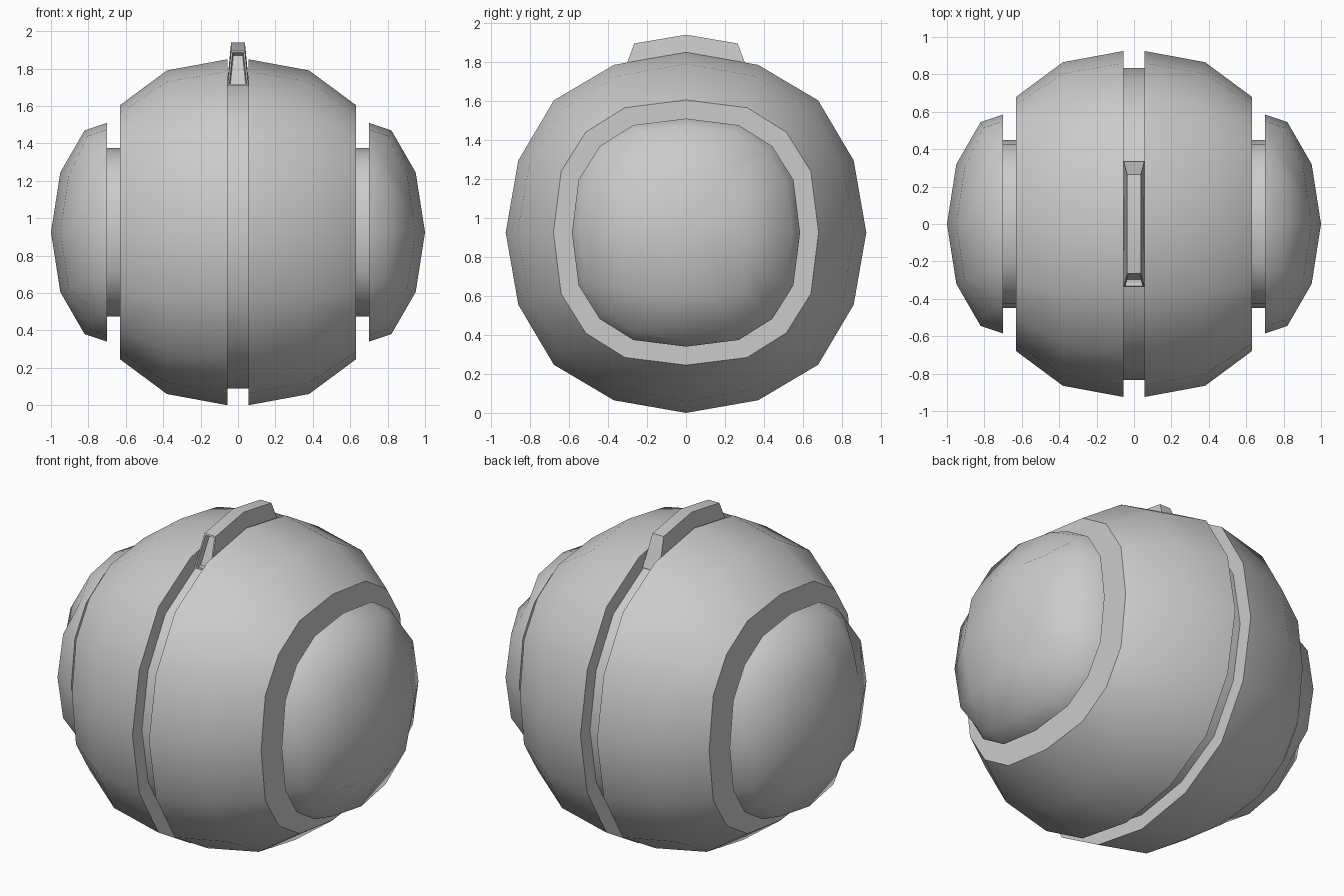
import bpy, bmesh, math

if "Cube" in bpy.data.objects:
    bpy.data.objects.remove(bpy.data.objects["Cube"])

CZ = 0.925  # height of the ball centre


def finish(bm, name, angle):
    bmesh.ops.recalc_face_normals(bm, faces=bm.faces)
    me = bpy.data.meshes.new(name)
    bm.to_mesh(me)
    bm.free()
    ob = bpy.data.objects.new(name, me)
    bpy.context.collection.objects.link(ob)
    bpy.ops.object.select_all(action='DESELECT')
    ob.select_set(True)
    bpy.context.view_layer.objects.active = ob
    bpy.ops.object.shade_smooth_by_angle(angle=math.radians(angle))
    return ob


def ring(xs, r, shape):
    """16-point rounded-square ring; xs = x at side middle, between, corner."""
    near, side, corner = shape
    pts = []
    for q in range(4):
        c, s = round(math.cos(q * math.pi / 2)), round(math.sin(q * math.pi / 2))
        for x, u, v in ((xs[0], 1, 0), (xs[1], near, side),
                        (xs[2], corner, corner), (xs[1], side, near)):
            pts.append((x, r * (u * c - v * s), CZ + r * (u * s + v * c)))
    return pts


# Ball: drum in the groove, half shell, neck and domed side cap as one skin
A = (0.93, 0.40, 0.733)   # great loop
B = (0.942, 0.462, 0.757)  # side loop
D = (0.97, 0.47, 0.94)    # inner loop of the cap
profile = [
    ((0.0,) * 3, 0.835, A), ((0.055,) * 3, 0.835, A), ((0.055,) * 3, 0.925, A),
    ((0.38,) * 3, 0.865, A), ((0.63,) * 3, 0.68, B), ((0.63,) * 3, 0.45, B),
    ((0.70,) * 3, 0.45, B), ((0.70,) * 3, 0.585, B),
    ((0.82, 0.805, 0.765), 0.545, B), ((0.95, 0.928, 0.905), 0.32, D),
]
bm = bmesh.new()
rings = [[bm.verts.new(p) for p in ring(*row)] for row in profile]
for a, b in zip(rings, rings[1:]):
    for i in range(16):
        j = (i + 1) % 16
        bm.faces.new((a[i], a[j], b[j], b[i]))
tip = bm.verts.new((1.0, 0, CZ))
for i in range(16):
    bm.faces.new((rings[-1][i], rings[-1][(i + 1) % 16], tip))
ball = finish(bm, "ball_body", 50)
mirror = ball.modifiers.new("mirror", 'MIRROR')
mirror.use_clip = True

# Top fin: tapered ridge sitting in the groove
upper = [(-0.265, 1.895), (0, 1.94), (0.265, 1.895)]
lower = [(-0.335, 1.71), (0, 1.75), (0.335, 1.71)]
bm = bmesh.new()
V = {}
for s in (-1, 1):
    for i in range(3):
        V[s, 1, i] = bm.verts.new((s * 0.037, *upper[i]))
        V[s, 0, i] = bm.verts.new((s * 0.055, *lower[i]))
for i in range(2):
    for s in (-1, 1):
        bm.faces.new((V[s, 0, i], V[s, 0, i + 1], V[s, 1, i + 1], V[s, 1, i]))
    for h in (0, 1):
        bm.faces.new((V[-1, h, i], V[1, h, i], V[1, h, i + 1], V[-1, h, i + 1]))
ends = [bm.faces.new((V[-1, 0, i], V[1, 0, i], V[1, 1, i], V[-1, 1, i])) for i in (0, 2)]
bmesh.ops.recalc_face_normals(bm, faces=bm.faces)
# recess in the front end of the fin
bmesh.ops.inset_individual(bm, faces=[ends[0]], thickness=0.012)
bmesh.ops.inset_individual(bm, faces=[ends[0]], thickness=0.006, depth=-0.035)
finish(bm, "top_fin", 35)
